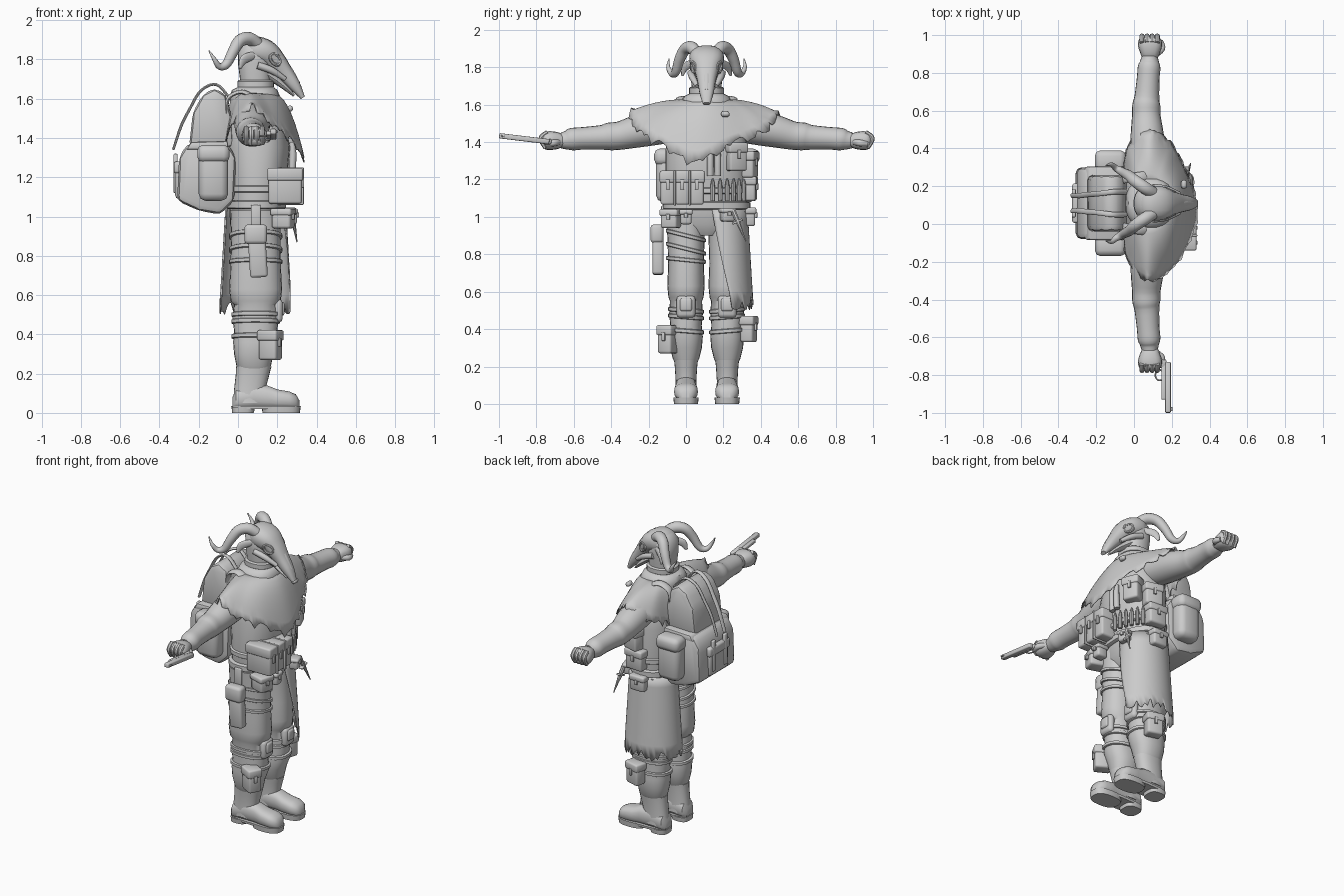
import bpy, bmesh, math, random
from mathutils import Vector, Euler, Matrix

random.seed(4)
cube = bpy.data.objects.get("Cube")
if cube:
    bpy.data.objects.remove(cube, do_unlink=True)

MID = 0.11                      # centre plane of the figure, which faces +x
X, Y, Z = Vector((1, 0, 0)), Vector((0, 1, 0)), Vector((0, 0, 1))
clay = bpy.data.materials.new("plain_grey")
clay.use_nodes = True
clay.diffuse_color = (0.6, 0.6, 0.6, 1)
clay.node_tree.nodes["Principled BSDF"].inputs["Base Color"].default_value = clay.diffuse_color


def finish(name, bm, angle=40):
    bmesh.ops.recalc_face_normals(bm, faces=bm.faces[:])
    mesh = bpy.data.meshes.new(name)
    bm.to_mesh(mesh)
    bm.free()
    mesh.materials.append(clay)
    for face in mesh.polygons:
        face.use_smooth = True
    mesh.set_sharp_from_angle(angle=math.radians(angle))
    ob = bpy.data.objects.new(name, mesh)
    bpy.context.scene.collection.objects.link(ob)
    return ob


def ring(centre, a, b, n=20, power=2):
    points = []
    for i in range(n):
        t = math.tau * i / n
        c, s = math.cos(t), math.sin(t)
        c = math.copysign(abs(c) ** (2 / power), c)
        s = math.copysign(abs(s) ** (2 / power), s)
        points.append(Vector(centre) + a * c + b * s)
    return points


def loft(name, rings, closed=True, caps=True, angle=40):
    bm = bmesh.new()
    rows = [[bm.verts.new(p) for p in r] for r in rings]
    n = len(rows[0])
    for low, high in zip(rows, rows[1:]):
        for i in range(n if closed else n - 1):
            j = (i + 1) % n
            bm.faces.new((low[i], low[j], high[j], high[i]))
    if caps:
        bm.faces.new(rows[0])
        bm.faces.new(rows[-1])
    return finish(name, bm, angle)


def stack(name, rows, cy=MID, n=24, power=2.3):
    """Upright form from rows of height, centre x, radius x, radius y."""
    return loft(name, [ring((cx, cy, z), X * rx, Y * ry, n, power) for z, cx, rx, ry in rows])


def spline(keys, steps=5, closed=False):
    n, out = len(keys), []
    pick = (lambda i: keys[i % n]) if closed else (lambda i: keys[min(max(i, 0), n - 1)])
    for i in range(n if closed else n - 1):
        for k in range(steps):
            t = k / steps
            out.append(tuple(b + t * (c - a) / 2 + t * t * (a - 2.5 * b + 2 * c - d / 2)
                             + t ** 3 * (1.5 * (b - c) + (d - a) / 2)
                             for a, b, c, d in zip(pick(i - 1), pick(i), pick(i + 1), pick(i + 2))))
    return out if closed else out + [tuple(keys[-1])]


def sweep(name, keys, n=12, steps=5, power=2):
    """Tube through x, y, z, radius and optional second radius."""
    pts = spline(keys, steps)
    pos = [Vector(p[:3]) for p in pts]
    up, rings = Z, []
    for i, p in enumerate(pts):
        t = (pos[min(i + 1, len(pos) - 1)] - pos[max(i - 1, 0)]).normalized()
        if abs(t.dot(up)) > 0.99:
            up = X
        up = (up - t * up.dot(t)).normalized()
        rings.append(ring(pos[i], up * p[3], t.cross(up) * p[-1], n, power))
    return loft(name, rings)


def box(name, centre, size, bevel=0.01, rot=(0, 0, 0)):
    bm = bmesh.new()
    bmesh.ops.create_cube(bm, size=1)
    bmesh.ops.scale(bm, vec=size, verts=bm.verts)
    bmesh.ops.bevel(bm, geom=bm.edges[:], offset=bevel, segments=2, profile=0.5,
                    affect='EDGES', clamp_overlap=True)
    bm.transform(Matrix.Translation(centre) @ Euler(rot).to_matrix().to_4x4())
    return finish(name, bm, 50)


def pouch(name, centre, size, turn=0):
    """Bag with an overlapping lid and a fastening tab."""
    c, (sx, sy, sz) = Vector(centre), size
    box(name, c, size, 0.012, (0, 0, turn))
    box(name + "_lid", c + Z * sz * 0.33, (sx + 0.012, sy + 0.012, sz * 0.36), 0.01, (0, 0, turn))
    out = Euler((0, 0, turn)).to_matrix() @ X
    box(name + "_tab", c + out * (sx / 2 + 0.005) + Z * sz * 0.1, (0.012, 0.02, sz * 0.3), 0.003, (0, 0, turn))


def band(name, centre, rx, ry, height, tilt=0, thick=0.008):
    rings = []
    for grow, dz in ((0, -1), (thick, -0.7), (thick, 0.7), (0, 1)):
        r = ring(centre, X * (rx + grow), Y * (ry + grow), 28, 2.3)
        rings.append([p + Z * (dz * height / 2 + tilt * (p.y - centre[1])) for p in r])
    loft(name, rings)


def slab(name, profile, half, bevel):
    """Side outline in x and z, extruded evenly across the centre plane."""
    bm = bmesh.new()
    face = bm.faces.new([bm.verts.new((x, MID - half, z)) for x, z in profile])
    more = bmesh.ops.extrude_face_region(bm, geom=[face])["geom"]
    bmesh.ops.translate(bm, vec=Y * half * 2, verts=[v for v in more if isinstance(v, bmesh.types.BMVert)])
    bmesh.ops.bevel(bm, geom=bm.edges[:], offset=bevel, segments=2, profile=0.5,
                    affect='EDGES', clamp_overlap=True)
    return finish(name, bm, 35)


for side, s in (("left", 1), ("right", -1)):
    cy = MID + s * 0.11
    # trousers, boots and knee straps
    stack(side + "_leg", [(.22, .08, .078, .06), (.24, .08, .088, .07), (.3, .08, .1, .085), (.36, .09, .115, .09),
                          (.42, .09, .11, .084), (.48, .09, .118, .09), (.55, .09, .11, .086), (.57, .09, .128, .094),
                          (.63, .09, .135, .1), (.75, .09, .128, .095), (.9, .09, .125, .1), (1.03, .09, .13, .11)], cy)
    stack(side + "_boot_shaft", [(.05, .06, .085, .058), (.12, .06, .08, .055), (.2, .075, .086, .06), (.235, .08, .09, .064)], cy)
    loft(side + "_boot_foot", [ring((x, cy, .02 + h / 2), Y * w, Z * h / 2, 18, 2.6) for x, w, h in
                               ((-.028, .035, .06), (-.01, .055, .1), (.08, .058, .13), (.15, .056, .12),
                                (.2, .062, .1), (.26, .064, .09), (.295, .052, .075), (.312, .025, .045))])
    stack(side + "_heel", [(0, .025, .055, .056), (.03, .028, .06, .06)], cy, power=3)
    stack(side + "_sole", [(0, .22, .095, .064), (.035, .22, .1, .068)], cy, power=2.6)
    stack(side + "_welt", [(.02, .14, .172, .062), (.035, .14, .175, .064)], cy, power=3)
    for z in (.39, .465, .5):
        band(side + "_shin_strap", (.09, cy, z), .116, .088, .024, s * .08)
    box(side + "_knee_pad", (.205, cy, .52), (.045, .1, .12), .02)
    box(side + "_knee_plate", (.222, cy, .53), (.03, .065, .07), .012)

    # sleeves and fists
    arm = [(.1, .09, 1.5, .085), (.25, .075, 1.48, .092), (.36, .07, 1.46, .088), (.46, .065, 1.435, .076),
           (.52, .065, 1.43, .074), (.56, .068, 1.425, .066), (.66, .075, 1.42, .06), (.72, .08, 1.415, .06),
           (.75, .082, 1.41, .05), (.78, .083, 1.41, .042)]
    sweep(side + "_sleeve", [(x, MID + s * d, z, r) for d, x, z, r in arm], 20, 3)
    fist = [(.765, .03, .04), (.79, .043, .05), (.83, .05, .063), (.865, .046, .06), (.882, .025, .04)]
    sweep(side + "_fist", [(.085, MID + s * d, 1.408, h, w) for d, h, w in fist], 16, 3, 2.6)
    sweep(side + "_thumb", [(.12, MID + s * .79, 1.4, .016), (.148, MID + s * .82, 1.395, .018),
                            (.14, MID + s * .86, 1.39, .014)], 10)
    for k in range(4):
        x = .042 + k * .027
        sweep(side + "_finger", [(x, MID + s * .85, 1.452, .013), (x, MID + s * .885, 1.42, .014),
                                 (x, MID + s * .86, 1.37, .013)], 8)

    # horns, ears, eyes and cheek bones
    horn = [(.11, .05, 1.87, .03), (.06, .08, 1.905, .034), (.01, .115, 1.895, .032), (-.025, .145, 1.84, .028),
            (-.06, .165, 1.775, .023), (-.095, .185, 1.765, .017), (-.12, .205, 1.8, .011), (-.148, .2, 1.845, .003)]
    sweep(side + "_horn", [(x, MID + s * d, z, r) for x, d, z, r in horn], 14, 5)
    sweep(side + "_ear", [(.08, MID + s * .08, 1.82, .02, .01), (.03, MID + s * .115, 1.8, .024, .01),
                          (.01, MID + s * .13, 1.755, .008, .005)])
    eye = ring((.19, MID + s * .067, 1.8), Vector((.026, -s * .012, -.01)), Z * .026, 12)
    sweep(side + "_eye_rim", [(*p, .009) for p in eye + eye[:1]], 8, 2)
    sweep(side + "_cheek_bone", [(.1, MID + s * .085, 1.77, .018), (.17, MID + s * .075, 1.745, .018),
                                 (.24, MID + s * .05, 1.7, .012)])
    # pack side pockets and shoulder straps
    box(side + "_pack_pocket", (-.125, MID + s * .215, 1.22), (.15, .11, .28), .035)
    box(side + "_pack_pocket_lid", (-.125, MID + s * .22, 1.32), (.165, .12, .09), .03)
    sweep(side + "_shoulder_strap", [(-.06, MID + s * .12, 1.5, .01, .025), (-.05, MID + s * .13, 1.6, .01, .025),
                                     (.02, MID + s * .14, 1.635, .01, .025), (.09, MID + s * .15, 1.6, .01, .025)])
    sweep(side + "_hanging_strap", [(-.04, MID + s * .06, 1.6, .007, .014), (-.11, MID + s * .06, 1.672, .007, .014),
                                    (-.19, MID + s * .05, 1.64, .007, .014), (-.25, MID + s * .045, 1.54, .007, .014),
                                    (-.29, MID + s * .04, 1.46, .007, .014), (-.33, MID + s * .04, 1.34, .006, .012)])
    box(side + "_pack_buckle", (-.318, MID + s * .06, 1.22), (.02, .03, .2), .005)

# trunk, collar and hood
stack("jacket", [(.9, .09, .09, .12), (.96, .09, .13, .2), (1.05, .09, .135, .215), (1.2, .1, .15, .22),
                 (1.35, .1, .165, .22), (1.5, .09, .15, .2), (1.58, .08, .11, .14), (1.63, .08, .09, .1)])
band("belt", (.09, MID, 1.06), .14, .22, .045, thick=.014)
stack("collar", [(1.57, .085, .12, .135), (1.61, .085, .13, .14), (1.645, .085, .115, .12), (1.66, .09, .09, .09)])
band("neck_wrap", (.09, MID, 1.675), .085, .085, .04)
stack("hood", [(1.62, .09, .075, .075), (1.7, .09, .08, .08), (1.78, .085, .085, .088),
               (1.85, .08, .08, .088), (1.895, .085, .055, .06), (1.91, .09, .02, .02)])

# horned skull mask with lower jaw and teeth
sweep("skull_mask", [(.04, MID, 1.85, .045, .06), (.08, MID, 1.852, .066, .09), (.14, MID, 1.835, .066, .09),
                     (.19, MID, 1.79, .056, .068), (.24, MID, 1.73, .042, .05), (.29, MID, 1.665, .03, .038),
                     (.33, MID, 1.605, .012, .02)], 18, 4, 2.4)
sweep("lower_jaw", [(.14, MID, 1.73, .03, .06), (.2, MID, 1.69, .02, .042), (.25, MID, 1.65, .014, .03),
                    (.285, MID, 1.615, .006, .014)])
sweep("nose_ridge", [(.2, MID, 1.83, .012, .02), (.26, MID, 1.757, .012, .018), (.31, MID, 1.68, .006, .012)])

# ragged poncho draped over the shoulders
hem = [(.34, .05, 1.29), (.31, .2, 1.37), (.25, .34, 1.43), (.19, .44, 1.48), (.08, .5, 1.555), (-.03, .42, 1.47),
       (-.06, .28, 1.4), (-.075, .11, 1.34), (-.06, -.06, 1.4), (-.035, -.2, 1.46), (.07, -.3, 1.565),
       (.19, -.25, 1.46), (.28, -.13, 1.38)]
edge = [Vector(p) for p in spline(hem, 8, True)]
neck = Vector((.08, MID, 1.63))
rows = []
for k in range(9):
    t, row = k / 8, []
    for i, p in enumerate(edge):
        flat = Vector((p.x - neck.x, p.y - neck.y, 0))
        start = neck + flat.normalized() * 0.095
        q = start + (p - start) * t ** 0.75
        q.z = start.z + (p.z - start.z) * t ** 1.6
        if k == 8:
            q += (flat.normalized() * 0.3 - Z) * random.uniform(-.02, .025)
        row.append(q)
    rows.append(row)
cloth = loft("poncho", rows, caps=False, angle=60)
# coat tail wrapped around the left leg
rows = []
for k in range(9):
    t, row = k / 8, []
    for i in range(33):
        a = math.radians((-28 + 45 * t) * (1 - i / 32) + 195 * i / 32)
        ragged = random.uniform(-.04, .03) if k == 8 else 0
        row.append(Vector((.09 + (.155 + .03 * t) * math.cos(a), .2 + (.13 + .03 * t) * math.sin(a),
                           1.04 - .5 * t + ragged)))
    rows.append(row)
tail = loft("coat_tail", rows, closed=False, caps=False, angle=60)
for ob in (cloth, tail):
    ob.modifiers.new("thickness", 'SOLIDIFY').thickness = 0.006
box("poncho_button", (.265, .21, 1.55), (.03, .045, .03), .012, (0, .6, 0))

# backpack
slab("pack_lower", [(-.3, 1.3), (-.26, 1.37), (-.05, 1.37), (-.01, 1.3), (-.02, 1.08), (-.09, 1.01), (-.2, 1.03), (-.31, 1.08)], .19, .03)
slab("pack_upper", [(-.25, 1.35), (-.23, 1.53), (-.18, 1.62), (-.12, 1.655), (-.06, 1.62), (-.03, 1.5), (-.02, 1.35)], .15, .03)
slab("pack_lid", [(-.265, 1.34), (-.24, 1.38), (-.05, 1.385), (-.05, 1.34)], .195, .012)
box("pack_back_pocket", (-.295, MID, 1.18), (.05, .2, .18), .018)
box("pack_back_lid", (-.302, MID, 1.25), (.05, .21, .06), .012)

# front pouches, cartridges and belt kit
for k in range(3):
    pouch("magazine_pouch", (.24, -.098 + k * .078, 1.155), (.17, .074, .18))
for y in (-.06, .02):
    box("pouch_strap", (.25, y, 1.155), (.17, .012, .19), .004)
band("cartridge_belt", (.1, MID, 1.14), .152, .222, .035)
for k in range(7):
    a = math.radians(8 + k * 10)
    x, y = .1 + .168 * math.cos(a), MID + .235 * math.sin(a)
    sweep("cartridge", [(x, y, 1.085, .012), (x, y, 1.16, .012), (x, y, 1.19, .008), (x, y, 1.205, .003)], 8, 2)
pouch("chest_pouch", (.23, .265, 1.32), (.09, .1, .15), .4)
for y in (.13, .17):
    sweep("chest_tool", [(.275, y, 1.22, .018), (.28, y, 1.32, .018), (.275, y, 1.38, .012)], 10, 2)
pouch("side_pouch_upper", (.14, .335, 1.28), (.08, .11, .14), 1.3)
pouch("side_pouch_lower", (.12, .34, 1.15), (.07, .12, .13), 1.5)
pouch("hip_pouch", (.1, .34, 1.0), (.06, .1, .1), 1.57)
pouch("belt_pouch_right", (.23, -.08, .99), (.1, .09, .1), -.3)
pouch("belt_pouch_front", (.265, .0, 1.0), (.07, .06, .08))
pouch("belt_pouch_left", (.25, .22, 1.01), (.07, .07, .07), .3)
sweep("dagger", [(.27, .25, 1.04, .013), (.28, .275, .98, .013), (.29, .295, .93, .008, .016), (.3, .32, .87, .003)], 8, 3)
box("dagger_guard", (.28, .275, .975), (.025, .06, .012), .004, (.4, 0, 0))

# holster and leg kit
for z, tilt in ((.9, -.25), (.83, -.25), (.77, -.1)):
    band("thigh_strap", (.09, 0, z), .128, .1, .022, tilt)
box("holster", (.1, -.15, .81), (.09, .06, .24), .014, (0, -.06, 0))
box("holster_flap", (.09, -.155, .91), (.115, .07, .1), .018)
box("holster_hanger", (.09, -.125, 1.0), (.05, .015, .12), .005)
pouch("right_shin_pouch", (.165, -.095, .345), (.1, .08, .15), -.5)
pouch("left_shin_pouch", (.13, .335, .4), (.07, .1, .14), 1.3)

# pistol lying flat in the right hand
lean = (-.12, 0, 0)
box("pistol_slide", (.18, -.865, 1.418), (.03, .27, .028), .006, lean)
box("pistol_frame", (.157, -.83, 1.414), (.025, .2, .022), .005, lean)
box("pistol_grip", (.125, -.735, 1.402), (.09, .045, .028), .008, (0, 0, -.2))
guard = ring((.135, -.8, 1.41), X * .022, Y * .028, 12)
sweep("trigger_guard", [(*p, .005) for p in guard + guard[:1]], 6, 2)
box("pistol_sight", (.198, -.98, 1.432), (.012, .02, .008), .002, lean)
